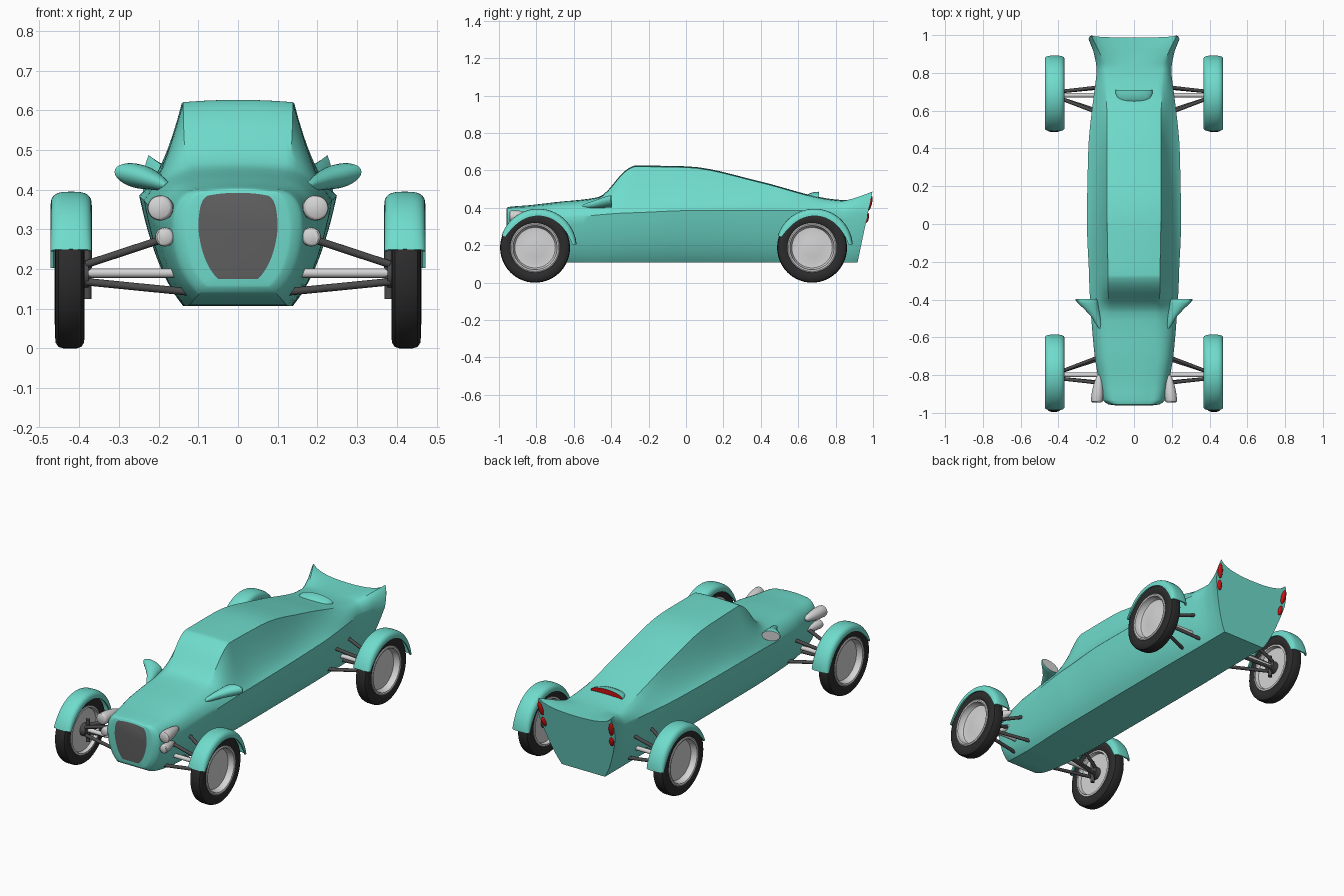
import bpy, bmesh, math
from mathutils import Vector

if "Cube" in bpy.data.objects:
    bpy.data.objects.remove(bpy.data.objects["Cube"])


def material(name, r, g, b):
    m = bpy.data.materials.new(name)
    m.diffuse_color = (r, g, b, 1)
    m.use_nodes = True
    m.node_tree.nodes["Principled BSDF"].inputs["Base Color"].default_value = m.diffuse_color
    return m


TEAL = material("teal paint", .16, .72, .61)
GRILLE = material("grille grey", .115, .115, .115)
RUBBER = material("tyre black", .025, .025, .025)
RIM = material("light silver", .66, .66, .66)
ROD = material("dark steel", .07, .07, .07)
RED = material("red lens", .6, .005, .005)


def finish(name, bm, mats, mirror=False, angle=32):
    bmesh.ops.recalc_face_normals(bm, faces=bm.faces[:])
    me = bpy.data.meshes.new(name)
    bm.to_mesh(me)
    bm.free()
    for m in mats:
        me.materials.append(m)
    for p in me.polygons:
        p.use_smooth = True
    me.set_sharp_from_angle(angle=math.radians(angle))
    ob = bpy.data.objects.new(name, me)
    bpy.context.collection.objects.link(ob)
    if mirror:
        ob.modifiers.new("mirror", 'MIRROR')
    return ob


def skin(name, rings, mats, caps=(0, 0), mirror=False, angle=32):
    """Join closed rings of points; caps = material index of each end, None = open."""
    bm = bmesh.new()
    vs = [[bm.verts.new(p) for p in ring] for ring in rings]
    n = len(vs[0])
    for a, b in zip(vs, vs[1:]):
        for i in range(n):
            j = (i + 1) % n
            bm.faces.new((a[i], a[j], b[j], b[i]))
    for ring, c in ((vs[0], caps[0]), (vs[-1], caps[1])):
        if c is not None:
            bm.faces.new(ring).material_index = c
    return finish(name, bm, mats, mirror, angle)


def circle(n):
    return [(math.cos(2 * math.pi * i / n), math.sin(2 * math.pi * i / n)) for i in range(n)]


def pod(name, rows, mats, caps=(0, 0), mirror=True, tilt=0):
    """Ellipses along y, rows of (y, centre x, centre z, radius x, radius z)."""
    rings = [[(cx + rx * c, y, cz + rz * s + tilt * rx * c) for c, s in circle(28)]
             for y, cx, cz, rx, rz in rows]
    return skin(name, rings, mats, caps, mirror, 40)


def lathe(name, prof, yc, zc, mat, caps):
    rings = [[(x, yc + r * c, zc + r * s) for c, s in circle(56)] for r, x in prof]
    return skin(name, rings, [mat], caps, True)


def rod(name, a, b, r, mat):
    a, b = Vector(a), Vector(b)
    u = (b - a).normalized()
    v = u.orthogonal().normalized()
    w = u.cross(v)
    rings = [[p + r * (c * v + s * w) for c, s in circle(14)] for p in (a, b)]
    return skin(name, rings, [mat], (0, 0), True, 40)


# body stations: y, bottom x, bottom z, side x, shoulder x, shoulder z, waist x, waist z, roof x, top z
ROWS = [
    (-.960, .050, .175, .090, .100, .300, .100, .385, .070, .392),
    (-.955, .080, .155, .130, .135, .300, .130, .400, .080, .402),
    (-.930, .100, .135, .160, .165, .300, .165, .405, .085, .407),
    (-.850, .115, .118, .175, .182, .310, .180, .405, .095, .413),
    (-.700, .125, .108, .185, .208, .335, .195, .420, .110, .430),
    (-.470, .135, .107, .195, .228, .362, .200, .425, .130, .457),
    (-.310, .137, .107, .203, .237, .373, .193, .425, .138, .610),
    (-.270, .137, .107, .203, .238, .374, .190, .430, .138, .626),
    (.000, .138, .107, .208, .249, .385, .190, .430, .142, .622),
    (.390, .138, .107, .205, .242, .387, .185, .430, .143, .543),
    (.690, .135, .107, .185, .212, .385, .185, .430, .145, .462),
    (.790, .135, .107, .175, .198, .380, .185, .430, .150, .443),
    (.860, .135, .107, .180, .212, .375, .215, .430, .185, .440),
    (.917, .135, .107, .190, .238, .370, .245, .440, .225, .440),
]


def slope(i, k):
    """Overshoot-free slope of column k at station i."""
    d = [(ROWS[j + 1][k] - ROWS[j][k]) / (ROWS[j + 1][0] - ROWS[j][0])
         for j in (i - 1, i) if 0 <= j < len(ROWS) - 1]
    if len(d) == 1:
        return d[0]
    return 2 * d[0] * d[1] / (d[0] + d[1]) if d[0] * d[1] > 0 else 0


def station(i, t):
    a, b = ROWS[i], ROWS[i + 1]
    h = b[0] - a[0]
    out = [a[0] + t * h]
    for k in range(1, 10):
        out.append((2*t**3 - 3*t*t + 1) * a[k] + (t**3 - 2*t*t + t) * h * slope(i, k)
                   + (3*t*t - 2*t**3) * b[k] + (t**3 - t*t) * h * slope(i + 1, k))
    return out


def bezier(p, q, r, n):
    return [tuple((1-t)**2 * p[k] + 2*t*(1-t) * q[k] + t*t * r[k] for k in (0, 1))
            for t in (i / n for i in range(n))]


def section(y, xb, zb, xm, xs, zs, xc, zc, xr, zt):
    fin = max(0, (y - .80) / .117) ** 1.3          # tail fins rise at the rear
    zr = zt - .006 + .053 * fin
    half = bezier((xb, zb), (xm, zb + .3 * (zs - zb)), (xs, zs), 9)
    half += bezier((xs, zs), (xc, zc), (xr, zr), 9)
    half += bezier((xr, zr), (xr * (.55 + .28 * min(1, fin)), zt), (0, zt), 8)
    full = half + [(0, zt)] + [(-x, z) for x, z in reversed(half)]
    lean = max(0, (y - .70) / .217) * .21          # raked tail panel
    return [(x, y + lean * (z - .107), z) for x, z in full]


rings = [section(*station(i, t / 6)) for i in range(len(ROWS) - 1) for t in range(6)]
rings.append(section(*ROWS[-1]))
skin("body", rings, [TEAL, GRILLE], (1, 0))


# wheels, mudguards and suspension
def mudguard(name, yc, zc=.19, xc=.420):
    rings = []
    for i in range(41):
        a = math.radians(4 + 159 * i / 40)
        lip = .166 + .018 * abs(i / 20 - 1) ** 5
        ring = []
        for w, top, sgn in ((.052, .205, 1), (.044, .197, -1)):
            for j in range(17):
                th = math.pi * j / 16
                c, s = math.cos(th) * sgn, max(0, math.sin(th))
                x = xc + w * math.copysign(abs(c) ** .65, c)
                r = lip + (top - lip) * s ** .65
                ring.append((x, yc + r * math.cos(a), zc + r * math.sin(a)))
        rings.append(ring)
    skin(name, rings, [TEAL], (0, 0), True, 45)


TYRE = [(.122, .400), (.134, .390), (.155, .386), (.173, .388), (.183, .395), (.187, .408),
        (.187, .439), (.183, .452), (.173, .459), (.155, .461), (.134, .457), (.122, .447)]
DISH = [(.010, .432), (.050, .430), (.085, .425), (.108, .427), (.115, .440), (.118, .459),
        (.126, .462), (.132, .459), (.133, .420), (.132, .388), (.122, .386), (.117, .405), (.010, .408)]

for end, yw, yg, d in (("front", -.807, -.790, 1), ("rear", .674, .687, -1)):
    lathe(end + " tyres", TYRE, yw, .187, RUBBER, (None, None))
    lathe(end + " rims", DISH, yw, .187, RIM, (0, 0))
    mudguard(end + " mudguards", yg)
    ya = yw + .008
    rod(end + " axles", (.415, ya, .19), (.12, ya, .19), .012, RIM)
    rod(end + " uprights", (.380, ya, .125), (.380, ya, .25), .011, ROD)
    rod(end + " hubs", (.376, ya, .187), (.415, ya, .187), .035, ROD)
    rod(end + " upper arm a", (.382, ya + .02 * d, .212), (.16, ya + .105 * d, .285), .0095, ROD)
    rod(end + " upper arm b", (.382, ya - .02 * d, .212), (.16, ya - .045 * d, .285), .0095, ROD)
    rod(end + " lower arm a", (.382, ya + .02 * d, .168), (.12, ya + .105 * d, .142), .0095, ROD)
    rod(end + " lower arm b", (.382, ya - .02 * d, .168), (.12, ya - .045 * d, .142), .0095, ROD)


# bullet headlights
def headlight(name, x, z, r, y0, y1):
    shape = ((0, .75), (.03, .93), (.1, 1), (.35, .97), (.6, .82), (.8, .62), (.93, .4), (1, .15))
    pod(name, [(y0 + t * (y1 - y0), x - .012 * t, z, r * k, r * k) for t, k in shape], [RIM])


headlight("main headlights", .197, .354, .032, -.945, -.80)
headlight("small headlights", .186, .281, .024, -.935, -.82)

# door mirrors with glass on the rear face
pod("door mirrors", [(-.555, .180, .408, .006, .006), (-.53, .186, .411, .016, .014),
                     (-.49, .202, .418, .025, .020), (-.45, .225, .427, .039, .026),
                     (-.42, .243, .432, .053, .030), (-.403, .252, .434, .059, .031),
                     (-.396, .254, .434, .056, .028)],
    [TEAL, RIM], (0, 1), tilt=.18)

# high brake light in a small scoop on the rear deck
pod("brake light scoop", [(.640, 0, .458, .050, .004), (.650, 0, .458, .074, .014),
                          (.668, 0, .458, .090, .022), (.690, 0, .458, .098, .027),
                          (.710, 0, .458, .099, .028)], [TEAL, RED], (0, 1), mirror=False)

# tail lights on the raked rear of the fins
for name, x, z, rx, rz in (("upper tail lights", .221, .424, .015, .040),
                           ("lower tail lights", .212, .345, .014, .027)):
    bm = bmesh.new()
    bmesh.ops.create_uvsphere(bm, u_segments=20, v_segments=12, radius=1)
    for v in bm.verts:
        dz = v.co.z * rz
        v.co = (x + v.co.x * rx + .12 * dz, .917 + .21 * (z + dz - .107) + v.co.y * .011, z + dz)
    finish(name, bm, [RED], True)
